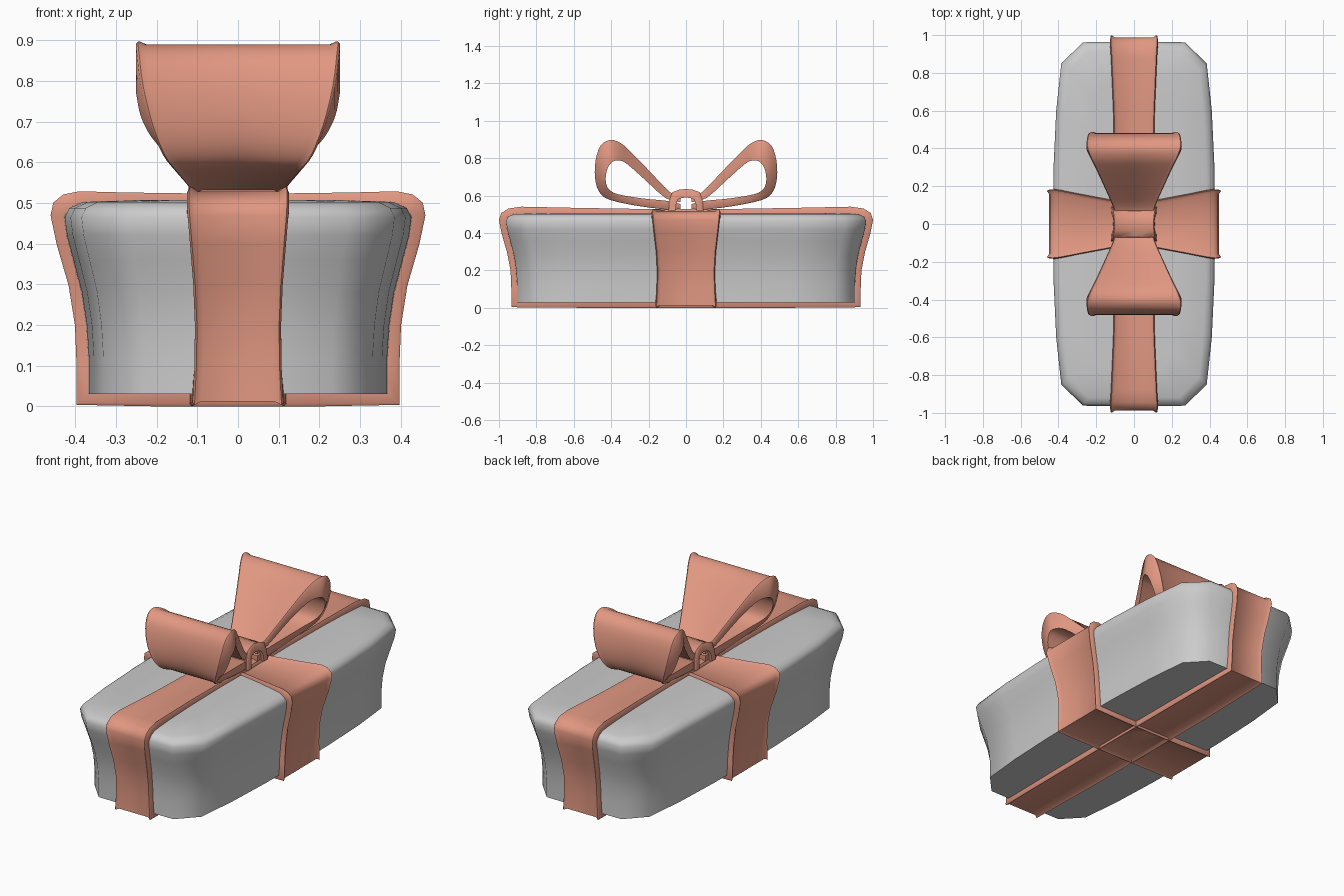
import bpy, bmesh, math
from mathutils import Vector

if "Cube" in bpy.data.objects:
    bpy.data.objects.remove(bpy.data.objects["Cube"])

ribbon_mat = bpy.data.materials.new("ribbon_salmon")
ribbon_mat.diffuse_color = (0.75, 0.31, 0.22, 1)
ribbon_mat.use_nodes = True
ribbon_mat.node_tree.nodes["Principled BSDF"].inputs["Base Color"].default_value = ribbon_mat.diffuse_color


def make_object(name, bm, mat=None, angle=50):
    bmesh.ops.recalc_face_normals(bm, faces=bm.faces)
    mesh = bpy.data.meshes.new(name)
    bm.to_mesh(mesh)
    bm.free()
    ob = bpy.data.objects.new(name, mesh)
    bpy.context.collection.objects.link(ob)
    if mat:
        mesh.materials.append(mat)
    bpy.ops.object.select_all(action='DESELECT')
    bpy.context.view_layer.objects.active = ob
    ob.select_set(True)
    bpy.ops.object.shade_smooth_by_angle(angle=math.radians(angle))
    return ob


def bridge(bm, rings, closed):
    n = len(rings[0])
    for i in range(len(rings) if closed else len(rings) - 1):
        a, b = rings[i], rings[(i + 1) % len(rings)]
        for j in range(n):
            k = (j + 1) % n
            bm.faces.new((a[j], a[k], b[k], b[j]))


def smooth(points, steps):
    """Catmull-Rom resampling of an open list of tuples."""
    pts = [Vector(p) for p in points]
    out = []
    for i in range(len(pts) - 1):
        p0, p1 = pts[max(i - 1, 0)], pts[i]
        p2, p3 = pts[i + 1], pts[min(i + 2, len(pts) - 1)]
        for s in range(steps):
            t = s / steps
            out.append(0.5 * (2 * p1 + (p2 - p0) * t + (2 * p0 - 5 * p1 + 4 * p2 - p3) * t * t
                              + (3 * p1 - p0 - 3 * p2 + p3) * t ** 3))
    return out + [pts[-1]]


def band(name, outer, inner, widths, place, closed=True, lip=0.012):
    """Strip with raised rims; outer/inner are 2D paths, place maps (along, z, across) to 3D."""
    bm = bmesh.new()
    rings = []
    for o, i, w in zip(outer, inner, widths):
        o, i = Vector(o), Vector(i)
        up = (o - i).normalized() * lip
        section = [(o + up * 0.4, -w), (o + up, -w + 0.005), (o, -w + 0.022), (o, 0),
                   (o, w - 0.022), (o + up, w - 0.005), (o + up * 0.4, w), (i, w), (i, 0), (i, -w)]
        rings.append([bm.verts.new(place(p.x, p.y, u)) for p, u in section])
    bridge(bm, rings, closed)
    if not closed:
        bm.faces.new(rings[0])
        bm.faces.new(rings[-1])
    return make_object(name, bm, ribbon_mat)


def wrap(name, half, place):
    """Closed ribbon around the box from a half path of (along, z, half width)."""
    loop = half + [(-a, z, w) for a, z, w in reversed(half[1:-1])]
    pts = [Vector(p[:2]) for p in loop]
    inner = []
    for i, p in enumerate(pts):
        d1 = (p - pts[i - 1]).normalized()
        d2 = (pts[(i + 1) % len(pts)] - p).normalized()
        t = (d1 + d2).normalized()
        inner.append(p + Vector((t.y, -t.x)) * 0.028 / max(t.dot(d1), 0.5))
    return band(name, pts, inner, [p[2] for p in loop], place)


along_y = lambda a, z, u: (u, a, z)
along_x = lambda a, z, u: (a, u, z)

# Box: chamfered, bulging plan lofted through a waisted profile
quarter = [(0.43, 0), (0.426, 0.3), (0.412, 0.6), (0.385, 0.85), (0.27, 0.962), (0, 0.965)]
half = quarter + [(-x, y) for x, y in reversed(quarter[:-1])]
plan = half + [(x, -y) for x, y in reversed(half[1:-1])]
profile = [(0.03, 0.06), (0.12, 0.06), (0.2, 0.055), (0.28, 0.043), (0.36, 0.022), (0.42, 0.006),
           (0.465, 0), (0.488, 0.012), (0.503, 0.045), (0.508, 0.2)]
bm = bmesh.new()
rings = [[bm.verts.new((x * (1 - d / 0.43), y * (1 - d / 0.965), z)) for x, y in plan]
         for z, d in profile]
bridge(bm, rings, False)
bm.faces.new(rings[0])
bm.faces.new(rings[-1])
make_object("gift_box", bm)

# Ribbons wrapped around the box
wrap("long_ribbon", [
    (0, 0.516, 0.11), (0.3, 0.518, 0.105), (0.6, 0.523, 0.11), (0.88, 0.529, 0.122),
    (0.945, 0.52, 0.126), (0.978, 0.5, 0.126), (0.988, 0.47, 0.124), (0.974, 0.4, 0.118),
    (0.945, 0.3, 0.11), (0.926, 0.2, 0.106), (0.922, 0.1, 0.107), (0.925, 0.012, 0.112),
    (0.5, 0.012, 0.118), (0, 0.012, 0.12)], along_y)
wrap("cross_ribbon", [
    (0, 0.512, 0.115), (0.13, 0.512, 0.13), (0.28, 0.514, 0.158), (0.39, 0.517, 0.18),
    (0.425, 0.51, 0.184), (0.444, 0.495, 0.183), (0.449, 0.47, 0.18), (0.434, 0.4, 0.172),
    (0.405, 0.3, 0.16), (0.389, 0.2, 0.155), (0.385, 0.1, 0.157), (0.388, 0.012, 0.163),
    (0.2, 0.012, 0.16), (0, 0.012, 0.16)], along_x)

# Bow loops: (outer y, outer z, inner y, inner z, half width)
loop = [(0.03, 0.59, 0.03, 0.565, 0.1), (0.09, 0.612, 0.11, 0.588, 0.11),
        (0.2, 0.725, 0.225, 0.69, 0.158), (0.3, 0.83, 0.31, 0.765, 0.205),
        (0.35, 0.873, 0.35, 0.787, 0.23), (0.405, 0.89, 0.39, 0.783, 0.25),
        (0.455, 0.858, 0.415, 0.755, 0.248), (0.479, 0.78, 0.428, 0.71, 0.238),
        (0.479, 0.69, 0.427, 0.665, 0.215), (0.455, 0.62, 0.41, 0.632, 0.185),
        (0.4, 0.582, 0.365, 0.608, 0.155), (0.25, 0.552, 0.24, 0.586, 0.128),
        (0.09, 0.532, 0.1, 0.572, 0.112), (0.03, 0.53, 0.03, 0.555, 0.1)]
path = smooth(loop, 3)
for name, s in (("back_bow_loop", 1), ("front_bow_loop", -1)):
    band(name, [p[0:2] for p in path], [p[2:4] for p in path], [p[4] for p in path],
         lambda a, z, u, s=s: (u, s * a, z), closed=False, lip=0.008)

# Knot wrapped over the middle of the bow
knot = [(-0.085, 0.52), (-0.082, 0.57), (-0.068, 0.612), (-0.035, 0.624), (0, 0.628),
        (0.035, 0.624), (0.068, 0.612), (0.082, 0.57), (0.085, 0.52)]
band("bow_knot", knot, [(y * 0.65, 0.52 + (z - 0.52) * 0.65) for y, z in knot],
     [0.122, 0.12, 0.115, 0.11, 0.108, 0.11, 0.115, 0.12, 0.122], along_y, closed=False, lip=0.008)
